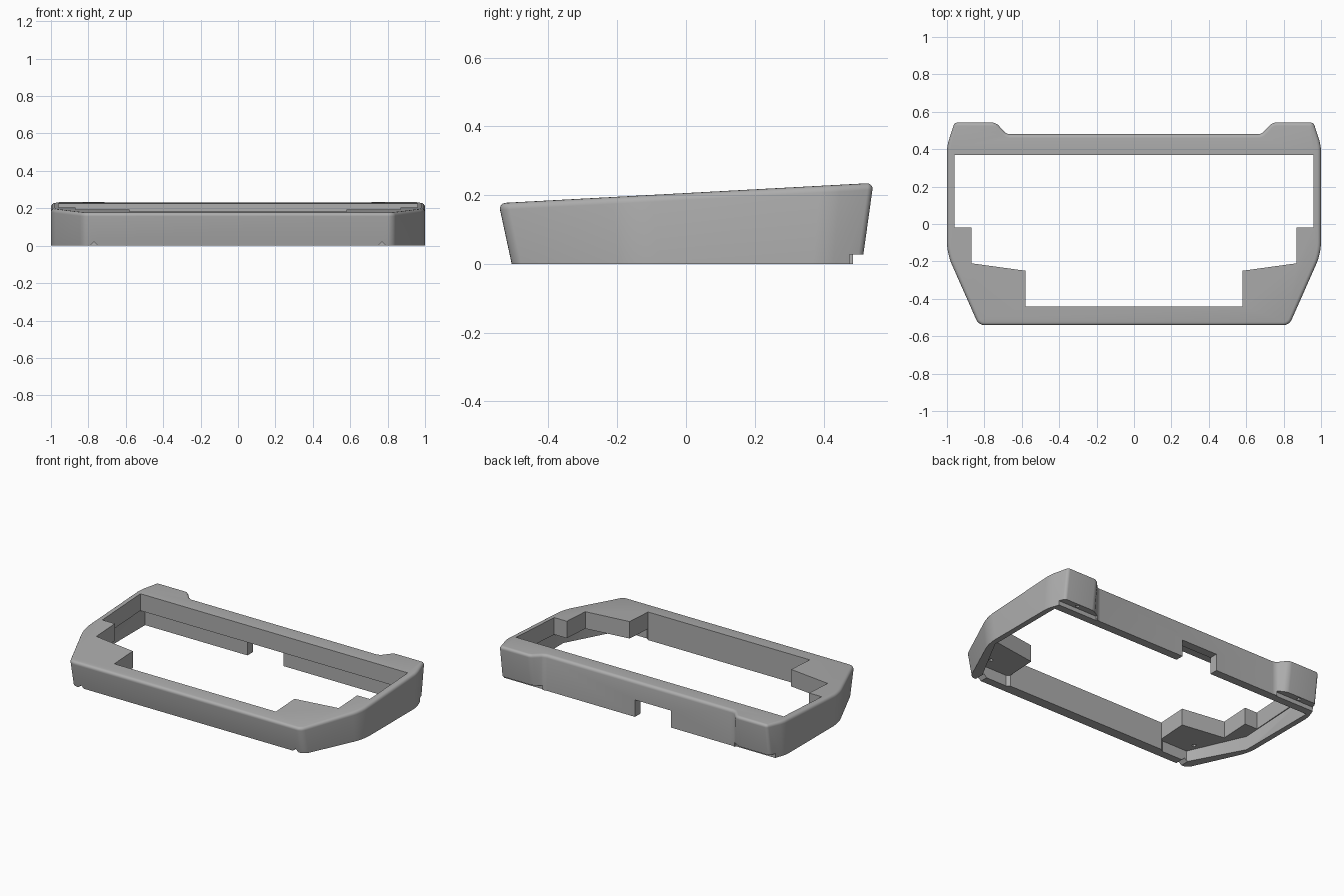
import bpy
import bmesh
import math

cube = bpy.data.objects.get("Cube")
if cube:
    bpy.data.objects.remove(cube, do_unlink=True)

grey = bpy.data.materials.new("mid_grey")
grey.use_nodes = True
grey.diffuse_color = (0.42, 0.42, 0.42, 1)
grey.node_tree.nodes["Principled BSDF"].inputs["Base Color"].default_value = (0.42, 0.42, 0.42, 1)


def deck(y, drop=0.0):
    """Height of the sloping top, optionally lowered."""
    return 0.206 + 0.054 * y - drop


def mirrored(half):
    """Close a right-hand outline, front to back, with its left copy."""
    return half + [(-x, y) for x, y in reversed(half)]


def loft(low, high):
    """Solid between two matching loops; returns bmesh, side edges, top face."""
    bm = bmesh.new()
    a = [bm.verts.new(p) for p in low]
    b = [bm.verts.new(p) for p in high]
    n = len(a)
    bm.faces.new(list(reversed(a)))
    top = bm.faces.new(b)
    for i in range(n):
        j = (i + 1) % n
        bm.faces.new((a[i], a[j], b[j], b[i]))
    return bm, [bm.edges.get((a[i], b[i])) for i in range(n)], top


def to_object(bm, name):
    bmesh.ops.recalc_face_normals(bm, faces=bm.faces)
    mesh = bpy.data.meshes.new(name)
    bm.to_mesh(mesh)
    bm.free()
    mesh.materials.append(grey)
    obj = bpy.data.objects.new(name, mesh)
    bpy.context.collection.objects.link(obj)
    return obj


def prism(name, outline, bottom, top):
    bm, _, _ = loft([(x, y, bottom(y)) for x, y in outline],
                    [(x, y, top(y)) for x, y in outline])
    return to_object(bm, name)


def box(name, x0, x1, y0, y1, z0, z1):
    return prism(name, [(x0, y0), (x1, y0), (x1, y1), (x0, y1)],
                 lambda y: z0, lambda y: z1)


def select_only(obj):
    bpy.ops.object.select_all(action="DESELECT")
    obj.select_set(True)
    bpy.context.view_layer.objects.active = obj


def cut(target, cutter):
    cutter.hide_render = True
    mod = target.modifiers.new("cut", "BOOLEAN")
    mod.operation = "DIFFERENCE"
    mod.solver = "EXACT"
    mod.object = cutter
    select_only(target)
    bpy.ops.object.modifier_apply(modifier=mod.name)
    bpy.data.objects.remove(cutter, do_unlink=True)


# Outer shell: front and rear corners lean outward towards the top
outer = [(0.83, -0.545), (1.0, -0.16), (1.0, 0.42), (0.96, 0.545),
         (0.74, 0.545), (0.68, 0.48)]
lean = [0.038, 0.02, -0.02, -0.033, -0.033, 0.0]
base = [(x, y + d) for (x, y), d in zip(outer, lean)]
bm, sides, top = loft([(x, y, 0) for x, y in mirrored(base)],
                      [(x, y, deck(y)) for x, y in mirrored(outer)])
radii = [0.05, 0.1, 0.05, 0.025, 0.03, 0.03]
for edge, radius in zip(sides, radii + radii[::-1]):
    bmesh.ops.bevel(bm, geom=[edge], offset=radius * 0.6, segments=5,
                    profile=0.5, affect="EDGES")
# Round the rim of the top
bm.normal_update()
top = max(bm.faces, key=lambda f: f.calc_center_median().z if abs(f.normal.z) > 0.9 else -1)
bmesh.ops.bevel(bm, geom=list(top.edges), offset=0.02, segments=4,
                profile=0.5, affect="EDGES")
frame = to_object(bm, "case_frame")

# Stepped opening through the top
opening = [(0.58, -0.44), (0.58, -0.25), (0.87, -0.21), (0.87, -0.02),
           (0.96, -0.02), (0.96, 0.37)]
cut(frame, prism("opening_cutter", mirrored(opening), lambda y: -0.5, lambda y: 0.5))

# Hollow under the corner blocks and the rear rail
hollow = [(0.5, -0.38), (0.6, -0.455), (0.785, -0.455), (0.965, -0.12),
          (0.965, 0.425)]
cut(frame, prism("hollow_cutter", mirrored(hollow), lambda y: -0.5,
                 lambda y: deck(y, 0.11)))

# Cable notch in the rear wall
cut(frame, box("cable_notch_cutter", -0.23, 0.03, 0.3, 0.6, -0.1, 0.11))

for side in (-1, 1):
    # Raised underside of the rear corners
    x0, x1 = sorted((side * 0.69, side * 1.1))
    cut(frame, box("rear_corner_cutter", x0, x1, 0.475, 0.7, -0.1, 0.028))
    # V groove under the front wall
    bm, _, _ = loft([(side * 0.77 + dx, -0.6, z) for dx, z in ((-0.04, -0.02), (0.04, -0.02), (0, 0.02))],
                    [(side * 0.77 + dx, -0.42, z) for dx, z in ((-0.04, -0.02), (0.04, -0.02), (0, 0.02))])
    cut(frame, to_object(bm, "groove_cutter"))
    # Screw holes in the blocks and rear corners
    for x, y, z in ((0.78, -0.38, 0.11), (0.85, 0.495, 0.08)):
        ring = [(side * x + 0.012 * math.cos(t * math.pi / 6),
                 y + 0.012 * math.sin(t * math.pi / 6)) for t in range(12)]
        cut(frame, prism("screw_cutter", ring, lambda y: -0.1, lambda y, z=z: z))

select_only(frame)
bpy.ops.object.shade_smooth_by_angle(angle=math.radians(30))
